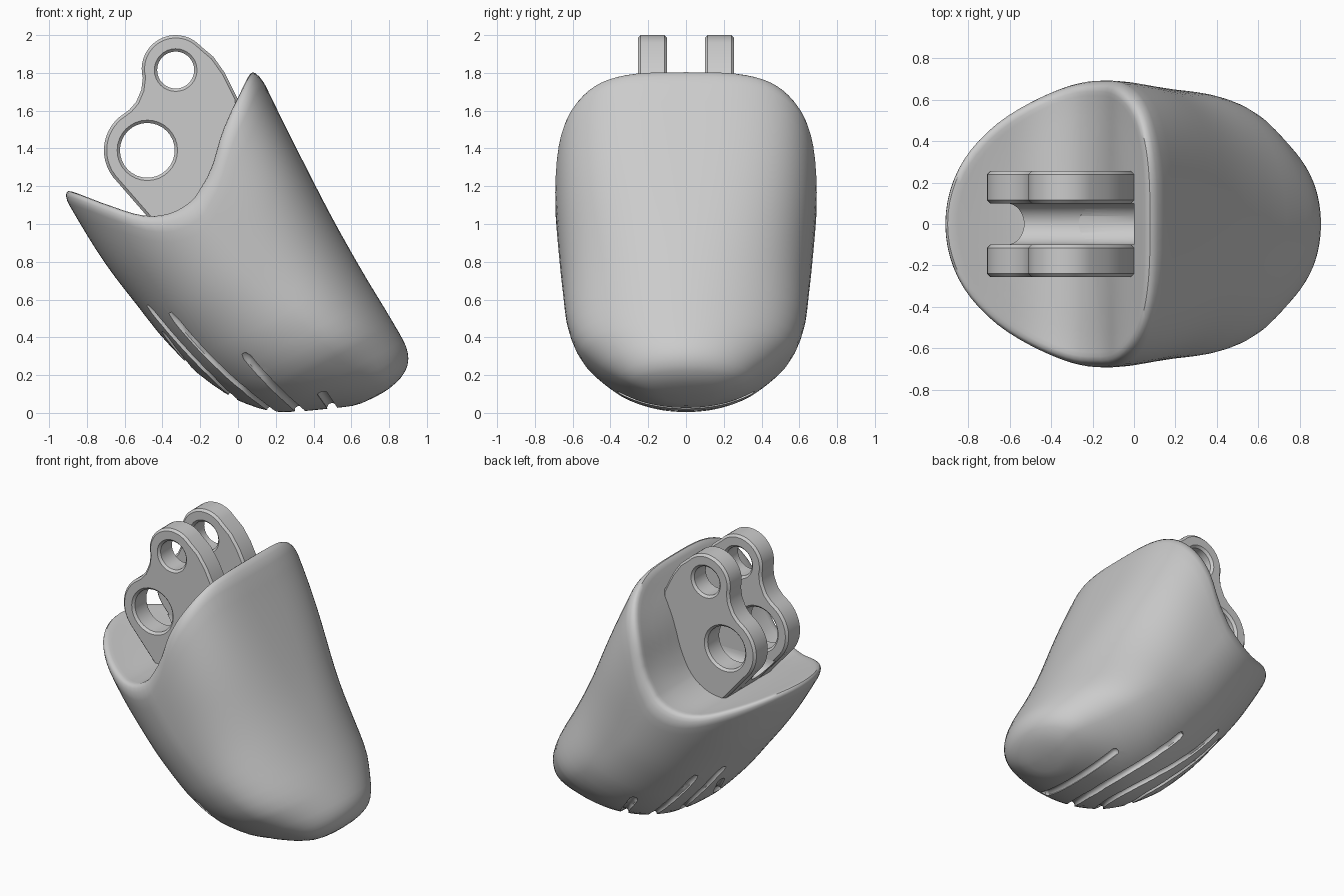
import bpy, bmesh
from math import sin, cos, pi, radians, copysign
from mathutils import Vector

if "Cube" in bpy.data.objects:
    bpy.data.objects.remove(bpy.data.objects["Cube"])

# Tilted shell frame: u runs along the shell, v across it (both in the xz plane)
C, S = 0.883, 0.47
def to_xz(u, v): return C * v - S * u, C * u + S * v
def to_uv(x, z): return C * z - S * x, C * x + S * z

# Stations: u, v_left, v_right, half width
ST = [(-.268, .70, .70, 0), (-.262, .60, .77, .13), (-.24, .52, .85, .23), (-.2, .42, .91, .315),
      (-.14, .278, .943, .385), (-.076, .16, .952, .45), (.06, .03, .948, .56), (.16, -.03, .943, .602),
      (.29, -.092, .935, .632), (.54, -.165, .927, .655), (.72, -.198, .925, .67),
      (1.04, -.25, .93, .692), (1.4, -.272, .94, .698), (1.7, -.275, .955, .69)]
# Rim profile seen from the front
RIM = [(-1.1, 1.23), (-.88, 1.172), (-.7, 1.105), (-.5, 1.045), (-.35, 1.06), (-.22, 1.15),
       (-.14, 1.3), (-.085, 1.48), (0, 1.67), (.085, 1.815), (.4, 1.87)]

def interp(tab, x, k):
    """Smooth (Hermite) lookup of column k."""
    x = min(max(x, tab[0][0]), tab[-1][0])
    i = 0
    while i < len(tab) - 2 and x > tab[i + 1][0]:
        i += 1
    def slope(j):
        a, b = tab[max(j - 1, 0)], tab[min(j + 1, len(tab) - 1)]
        return (b[k] - a[k]) / (b[0] - a[0])
    h = tab[i + 1][0] - tab[i][0]
    t = (x - tab[i][0]) / h
    p, q = tab[i][k], tab[i + 1][k]
    return (p * (1 + 2 * t) * (1 - t) ** 2 + slope(i) * h * t * (1 - t) ** 2
            + q * t * t * (3 - 2 * t) + slope(i + 1) * h * t * t * (t - 1))

def ramp(u, lo, hi):
    t = min(max((u - lo) / (hi - lo), 0), 1)
    return t * t * (3 - 2 * t)

def section(u):
    """Left edge, right edge, widest v, half width, right-hand squareness."""
    a, b, w = (interp(ST, u, k) for k in (1, 2, 3))
    return a, b, a + (b - a) * (.61 - .11 * ramp(u, 0, .8)), w, 2 + 1.2 * ramp(u, .1, 1.4)

def shell_point(u, th, s=1.0):
    a, b, m, w, n = section(u)
    c, d = cos(th), sin(th)
    half, e = (m - a, 1) if c < 0 else (b - m, 2 / n)
    v = m + s * half * copysign(abs(c) ** e, c)
    y = s * w * copysign(abs(d) ** e, d)
    x, z = to_xz(u, v)
    return Vector((x, y, z))

def rim_u(th, s):
    lo, hi = .5, 1.7
    for _ in range(22):
        m = (lo + hi) / 2
        p = shell_point(m, th, s)
        if p.z < interp(RIM, p.x, 1): lo = m
        else: hi = m
    return lo

def mesh_object(name, bm):
    bmesh.ops.recalc_face_normals(bm, faces=bm.faces)
    me = bpy.data.meshes.new(name)
    bm.to_mesh(me)
    bm.free()
    ob = bpy.data.objects.new(name, me)
    bpy.context.collection.objects.link(ob)
    return ob

def activate(ob):
    bpy.ops.object.select_all(action='DESELECT')
    ob.select_set(True)
    bpy.context.view_layer.objects.active = ob

def cut(ob, cutter):
    m = ob.modifiers.new("cut", 'BOOLEAN')
    m.operation, m.solver, m.object = 'DIFFERENCE', 'EXACT', cutter
    activate(ob)
    bpy.ops.object.modifier_apply(modifier=m.name)
    bpy.data.objects.remove(cutter)

def smooth(ob, deg=35):
    activate(ob)
    bpy.ops.object.shade_smooth_by_angle(angle=radians(deg))

def arc(cx, cz, r, a0, a1, n):
    return [(cx + r * cos(radians(a0 + (a1 - a0) * i / n)),
             cz + r * sin(radians(a0 + (a1 - a0) * i / n))) for i in range(n + 1)]

def extrude(name, pts, lo, hi, axis='y'):
    """Prism from a 2D outline: xz outline along y, or yz outline along x."""
    bm = bmesh.new()
    f = bm.faces.new([bm.verts.new((a, lo, b) if axis == 'y' else (lo, a, b)) for a, b in pts])
    r = bmesh.ops.extrude_face_region(bm, geom=[f])
    d = (0, hi - lo, 0) if axis == 'y' else (hi - lo, 0, 0)
    bmesh.ops.translate(bm, verts=[g for g in r['geom'] if isinstance(g, bmesh.types.BMVert)], vec=d)
    return mesh_object(name, bm)

# Shell: outer wall, rounded rim and concave top in one loft
N = 80
ths = [2 * pi * i / N for i in range(N)]
rows = [[shell_point(u, t) for t in ths] for u in
        (-.2665, -.262, -.252, -.24, -.22, -.2, -.17, -.14, -.108, -.076, -.03, .02, .06, .13, .2, .29)]
tops = [rim_u(t, 1) - .1 for t in ths]
for k in range(1, 13):
    rows.append([shell_point(.29 + (tops[i] - .29) * k / 12, t) for i, t in enumerate(ths)])
for s, drop in ((.996, .075), (.985, .045), (.968, .02), (.948, .005), (.92, 0), (.89, .001), (.83, .003),
                (.75, .004), (.66, .004), (.55, .004), (.44, .004), (.33, .004), (.22, .004), (.1, .004)):
    rows.append([shell_point(rim_u(t, s) - drop, t, s) for t in ths])
bm = bmesh.new()
rings = [[bm.verts.new(p) for p in row] for row in rows]
for a, b in zip(rings, rings[1:]):
    for i in range(N):
        j = (i + 1) % N
        bm.faces.new((a[i], a[j], b[j], b[i]))
bm.faces.new(rings[0])
bm.faces.new(rings[-1])
shell = mesh_object("shell", bm)

# Grip grooves: tubes laid on the surface, arching across the underside
def surface_y(x, z):
    u, v = to_uv(x, z)
    a, b, m, w, n = section(u)
    half, n = (m - a, 2) if v < m else (b - m, n)
    return w * max(0, 1 - abs((v - m) / half) ** n) ** (1 / n)

def groove(start, end, bow):
    half = []
    for i in range(31):
        s = 1 - (1 - i / 30) ** 2
        x, z = (start[k] + (end[k] - start[k]) * s - bow * 4 * s * (1 - s) for k in (0, 1))
        y = surface_y(x, z)
        if y < .01:
            break
        half.append((x, y, z))
    path = half + [(x, -y, z) for x, y, z in reversed(half)]
    cu = bpy.data.curves.new("groove_cutter", 'CURVE')
    cu.dimensions = '3D'
    cu.bevel_depth, cu.bevel_resolution, cu.use_fill_caps = .028, 2, True
    sp = cu.splines.new('POLY')
    sp.points.add(len(path) - 1)
    for p, q in zip(sp.points, path):
        p.co = (*q, 1)
    sp.points[0].radius = sp.points[-1].radius = .5
    ob = bpy.data.objects.new("groove_cutter", cu)
    bpy.context.collection.objects.link(ob)
    activate(ob)
    bpy.ops.object.convert(target='MESH')
    return bpy.context.view_layer.objects.active

for a, b, bow in (((-.4, .43), (-.12, .11), .008), ((-.48, .57), (.02, .04), .012), ((-.36, .53), (.19, .0), .02),
                  ((.03, .315), (.34, .0), .008), ((.44, .11), (.51, .01), 0)):
    cut(shell, groove(a, b, bow))

# Web joining the two lugs, with a round-bottomed channel that also cuts the shell
web = extrude("lug_web", [(-.615, 1.2), (-.48, 1.04), (-.4, .95), (-.19, .95), (-.19, 1.2)], -.105, .105)
for ob in (shell, web):
    cut(ob, extrude("channel_cutter", [(.1, 2.1), (-.1, 2.1)] + arc(0, 1.2, .1, 180, 360, 16), -.66, 0, 'x'))
smooth(shell, 45)
smooth(web)

# Hinge lugs with two pin holes each
outline = (arc(-.33, 1.82, .18, 42, 195, 18) + [(-.512, 1.71), (-.54, 1.645), (-.575, 1.605)]
           + arc(-.48, 1.39, .23, 122, 218, 12)
           + [(-.48, 1.04), (-.4, .95), (0, .95), (0, 1.66), (-.07, 1.8), (-.13, 1.885)])
for name, lo in (("lug_front", -.255), ("lug_back", .1)):
    lug = extrude(name, outline, lo, lo + .155)
    for cx, cz, r in ((-.33, 1.815, .098), (-.48, 1.39, .145)):
        cut(lug, extrude("hole_cutter", arc(cx, cz, r, 0, 348.75, 31), lo - .1, lo + .25))
    bv = lug.modifiers.new("chamfer", 'BEVEL')
    bv.width, bv.segments, bv.limit_method, bv.angle_limit = .015, 1, 'ANGLE', radians(60)
    activate(lug)
    bpy.ops.object.modifier_apply(modifier=bv.name)
    smooth(lug, 30)
